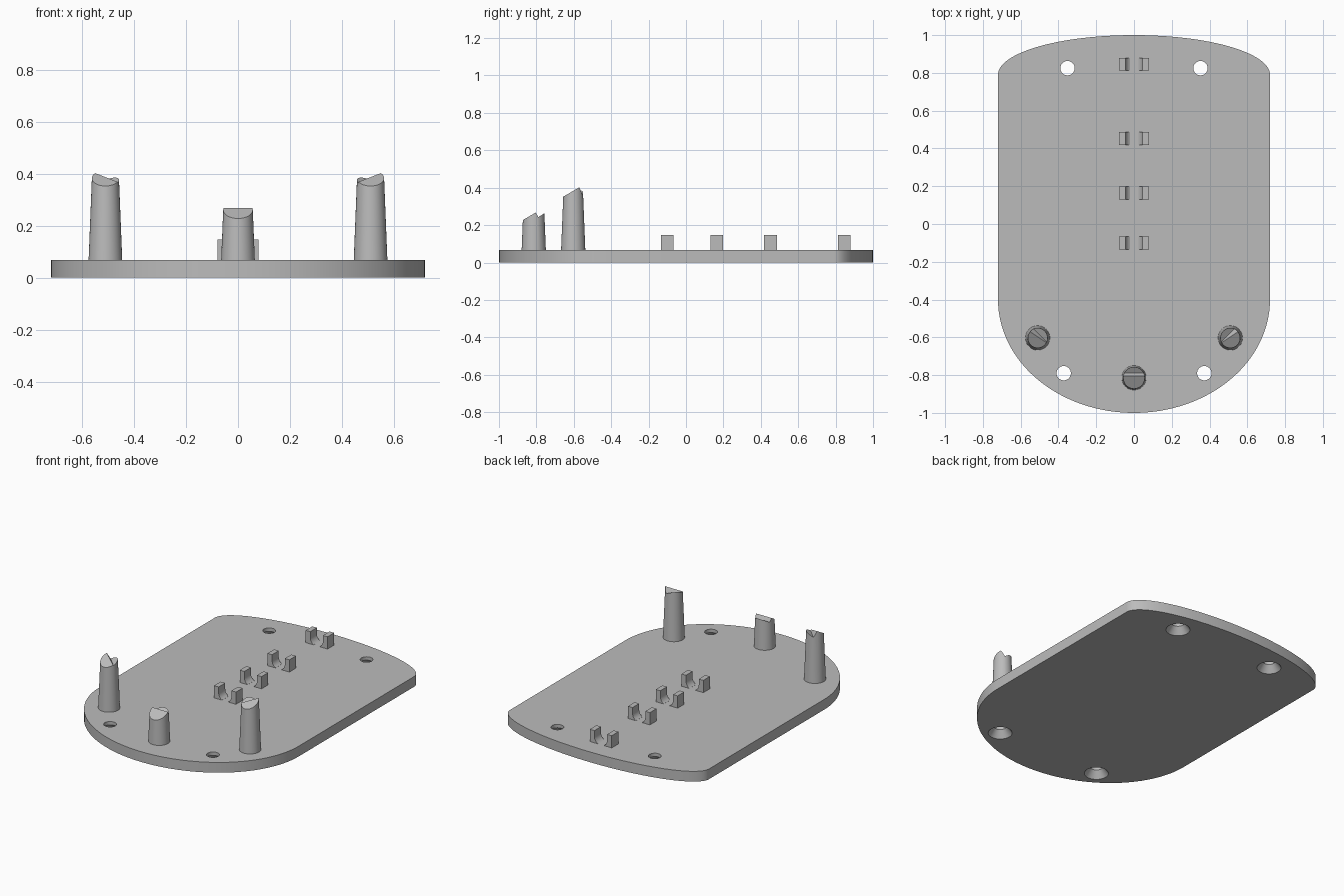
import bpy, bmesh
from math import sin, cos, pi, radians, sqrt
from mathutils import Matrix, Vector

cube = bpy.data.objects.get("Cube")
if cube:
    bpy.data.objects.remove(cube, do_unlink=True)

THICK = 0.067

grey = bpy.data.materials.new("plain_grey")
grey.use_nodes = True
colour = (0.5, 0.5, 0.5, 1)
grey.diffuse_color = colour
grey.node_tree.nodes["Principled BSDF"].inputs["Base Color"].default_value = colour


def make_object(name, bm):
    bmesh.ops.recalc_face_normals(bm, faces=bm.faces[:])
    mesh = bpy.data.meshes.new(name)
    bm.to_mesh(mesh)
    bm.free()
    mesh.materials.append(grey)
    obj = bpy.data.objects.new(name, mesh)
    bpy.context.collection.objects.link(obj)
    return obj


def activate(obj):
    bpy.ops.object.select_all(action="DESELECT")
    obj.select_set(True)
    bpy.context.view_layer.objects.active = obj


def smooth(obj):
    activate(obj)
    bpy.ops.object.shade_smooth_by_angle(angle=radians(30))


def add_prism(bm, points, offset):
    """Extrude a closed outline along an offset vector."""
    face = bm.faces.new([bm.verts.new(p) for p in points])
    new = bmesh.ops.extrude_face_region(bm, geom=[face])["geom"]
    bmesh.ops.translate(bm, vec=offset,
                        verts=[v for v in new if isinstance(v, bmesh.types.BMVert)])


def subtract(obj, cutter):
    cutter.hide_render = True
    mod = obj.modifiers.new("cut", "BOOLEAN")
    mod.operation = "DIFFERENCE"
    mod.solver = "EXACT"
    mod.object = cutter
    activate(obj)
    bpy.ops.object.modifier_apply(modifier=mod.name)
    bpy.data.objects.remove(cutter, do_unlink=True)


def add_cone(bm, r1, r2, z1, z2, x, y, sides=48):
    return bmesh.ops.create_cone(
        bm, cap_ends=True, segments=sides, radius1=r1, radius2=r2, depth=z2 - z1,
        matrix=Matrix.Translation((x, y, (z1 + z2) / 2)))


# Base plate: straight sides, shallow elliptic back, deep elliptic front
def arc(centre_y, depth, start, steps=64):
    return [(0.72 * cos(start + pi * i / steps),
             centre_y + depth * sin(start + pi * i / steps), 0)
            for i in range(steps + 1)]


bm = bmesh.new()
add_prism(bm, arc(0.79, 0.21, 0) + arc(-0.4, 0.6, pi), Vector((0, 0, THICK)))
plate = make_object("base_plate", bm)

# Screw holes, countersunk from below
for side in (-1, 1):
    for x, y in ((0.352, 0.825), (0.372, -0.79)):
        bm = bmesh.new()
        add_cone(bm, 0.038, 0.038, -0.02, 0.1, side * x, y)
        subtract(plate, make_object("hole_cutter", bm))
        bm = bmesh.new()
        add_cone(bm, 0.08, 0.038, -0.012, 0.045, side * x, y)
        subtract(plate, make_object("countersink_cutter", bm))
smooth(plate)


# Tapered posts with a sloping top and a V notch across it
def post(name, x, y, height, notch_z, notch_d, turn):
    bm = bmesh.new()
    top = height + 0.08
    taper = 0.04
    add_cone(bm, 0.065, 0.065 - taper * (top - 0.06), 0.06, top, x, y)
    cut = bmesh.ops.bisect_plane(
        bm, geom=bm.verts[:] + bm.edges[:] + bm.faces[:], clear_outer=True,
        plane_co=(x, y, height), plane_no=(0, -0.58, 1))
    edges = [e for e in cut["geom_cut"] if isinstance(e, bmesh.types.BMEdge)]
    bmesh.ops.contextual_create(bm, geom=edges)
    obj = make_object(name, bm)

    bm = bmesh.new()
    outline = [(-0.1, notch_d, notch_z),
               (-0.1, notch_d - 0.09, notch_z + 0.15),
               (-0.1, notch_d + 0.15, notch_z + 0.15),
               (-0.1, notch_d + 0.15, notch_z + 0.095)]
    add_prism(bm, outline, Vector((0.2, 0, 0)))
    bm.transform(Matrix.Translation((x, y, 0)) @ Matrix.Rotation(turn, 4, "Z"))
    subtract(obj, make_object("notch_cutter", bm))
    smooth(obj)


post("front_post", 0, -0.814, 0.261, 0.243, 0.025, 0)
post("left_post", 0.51, -0.603, 0.383, 0.363, 0.018, pi / 4)
post("right_post", -0.51, -0.603, 0.383, 0.363, 0.018, -pi / 4)

# Cable clips: two prongs around a round channel open at the top
R, CENTRE, TOP = 0.046, 0.108, 0.147
start_angle = -radians(62)
for n, y in enumerate((-0.1, 0.165, 0.452, 0.846)):
    bm = bmesh.new()
    for side in (-1, 1):
        curve = [(R * cos(start_angle * i / 10), CENTRE + R * sin(start_angle * i / 10))
                 for i in range(11)]
        outline = [(0.079, 0.06), (0.079, TOP), (R, TOP)] + curve + [(curve[-1][0], 0.06)]
        add_prism(bm, [(side * px, y - 0.034, pz) for px, pz in outline],
                  Vector((0, 0.068, 0)))
    smooth(make_object(f"cable_clip_{n + 1}", bm))
